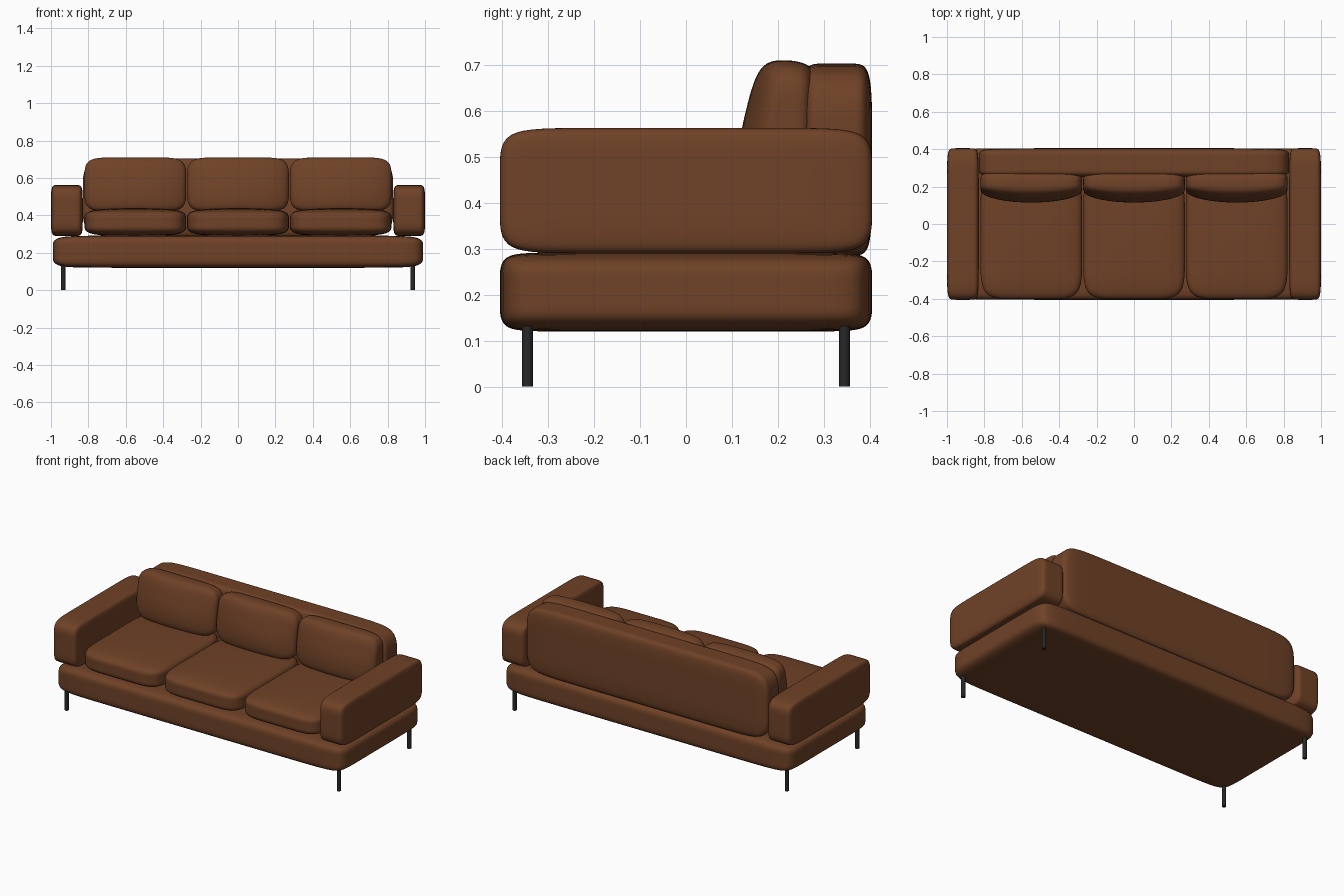
import bpy, bmesh

cube = bpy.data.objects.get("Cube")
if cube:
    bpy.data.objects.remove(cube)


def material(name, color):
    m = bpy.data.materials.new(name)
    m.use_nodes = True
    m.diffuse_color = color
    m.node_tree.nodes["Principled BSDF"].inputs["Base Color"].default_value = color
    return m


leather = material("brown leather", (0.16, 0.054, 0.02, 1))
metal = material("black metal", (0.02, 0.02, 0.02, 1))


def finish(bm, name, mat):
    mesh = bpy.data.meshes.new(name)
    bm.to_mesh(mesh)
    bm.free()
    mesh.materials.append(mat)
    for p in mesh.polygons:
        p.use_smooth = True
    ob = bpy.data.objects.new(name, mesh)
    bpy.context.collection.objects.link(ob)
    return ob


def pillow(name, low, high, margin, shape=None):
    """Soft block: a box with support loops at the margins, subdivided."""
    bm = bmesh.new()
    bmesh.ops.create_cube(bm, size=2)
    for axis in range(3):
        for side in (-1, 1):
            size = high[axis] - low[axis]
            co, no = [0, 0, 0], [0, 0, 0]
            co[axis] = side * (1 - 2 * margin[axis] / size)
            no[axis] = 1
            bmesh.ops.bisect_plane(bm, geom=bm.verts[:] + bm.edges[:] + bm.faces[:],
                                   plane_co=co, plane_no=no)
    for v in bm.verts:
        if shape:
            shape(v.co)
        for a in range(3):
            v.co[a] = (low[a] + high[a]) / 2 + v.co[a] * (high[a] - low[a]) / 2
    ob = finish(bm, name, leather)
    sub = ob.modifiers.new("soft", 'SUBSURF')
    sub.levels = sub.render_levels = 3
    return ob


def crown(co):
    # Seat edges sink a little below the middle
    if max(abs(co.x), abs(co.y)) > 0.99:
        co.z *= 0.86


def lean(co):
    # Back cushion: front leans back towards the top, thin at the sides
    if co.y < 0.2:
        co.y += 0.42 * max(0, co.z + 0.2)
    if abs(co.x) > 0.99:
        co.y = co.y * 0.72 + 0.15
    if co.z > 0.99 and co.y > 0.5:
        co.z -= 0.08


# Base, backrest and arms
pillow("base", (-0.99, -0.405, 0.12), (0.99, 0.405, 0.292), (0.25, 0.1, 0.06))
pillow("backrest", (-0.83, 0.25, 0.285), (0.83, 0.405, 0.703), (0.24, 0.04, 0.16))
for side, x in (("right", -0.915), ("left", 0.915)):
    pillow(side + "_arm", (x - 0.085, -0.405, 0.29), (x + 0.085, 0.405, 0.563),
           (0.035, 0.16, 0.085))

# Seat and back cushions
for side, x in (("right", -0.549), ("middle", 0), ("left", 0.549)):
    pillow(side + "_seat_cushion", (x - 0.272, -0.402, 0.287), (x + 0.272, 0.27, 0.44),
           (0.18, 0.2, 0.06), crown)
    pillow(side + "_back_cushion", (x - 0.272, 0.112, 0.42), (x + 0.272, 0.29, 0.71),
           (0.16, 0.06, 0.11), lean)

# Legs
for fb, y in (("front", -0.345), ("back", 0.345)):
    for side, x in (("right", -0.935), ("left", 0.935)):
        bm = bmesh.new()
        bmesh.ops.create_cone(bm, cap_ends=True, segments=16, radius1=0.012,
                              radius2=0.012, depth=0.136)
        bmesh.ops.translate(bm, verts=bm.verts[:], vec=(x, y, 0.068))
        leg = finish(bm, f"{fb}_{side}_leg", metal)
        bpy.ops.object.select_all(action='DESELECT')
        leg.select_set(True)
        bpy.context.view_layer.objects.active = leg
        bpy.ops.object.shade_smooth_by_angle()
